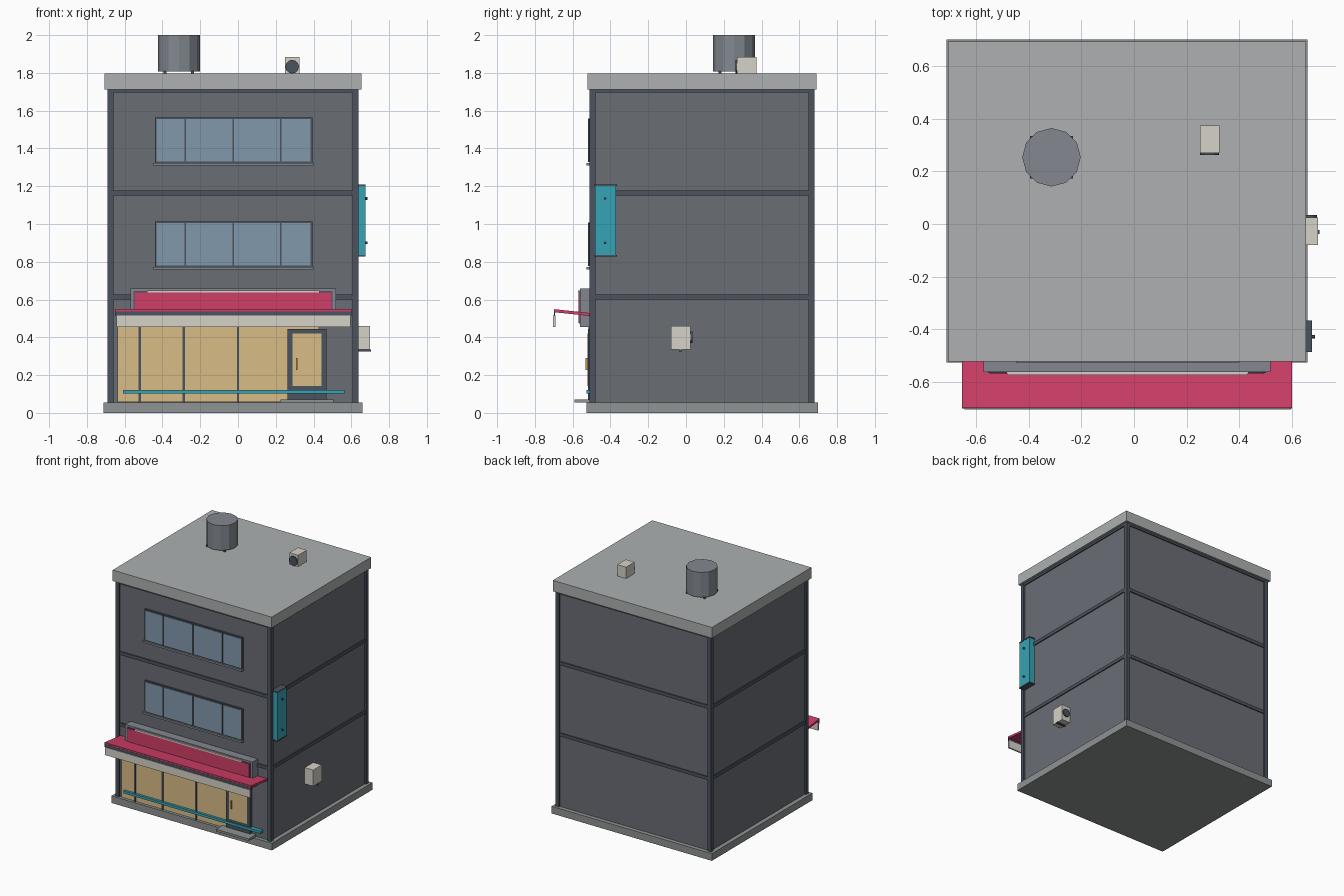
import bpy, math
from mathutils import Vector


def mat(name, hexa):
    rgb = [int(hexa[i:i + 2], 16) / 255 for i in (0, 2, 4)]
    lin = [c / 12.92 if c < 0.04 else ((c + 0.055) / 1.055) ** 2.4 for c in rgb]
    m = bpy.data.materials.new(name)
    m.diffuse_color = (*lin, 1)
    return m


WALL = mat("wall_grey", "6a6d74")
TRIM = mat("dark_slate", "4b535e")
STONE = mat("stone", "8f9393")
ROOF = mat("roof_grey", "adb0b1")
GLASS = mat("window_glass", "8198ab")
WARM = mat("shop_glass", "d9bc86")
PINK = mat("pink", "d03f68")
CREAM = mat("cream", "d6d2c8")
TEAL = mat("teal", "36a3b4")
STEEL = mat("steel", "838990")
GOLD = mat("brass", "c99a45")


def box(name, x, y, z, m):
    """Box from min/max pairs."""
    bpy.ops.mesh.primitive_cube_add(size=1)
    o = bpy.context.object
    o.name = name
    for v in o.data.vertices:
        v.co = [r[0] if c < 0 else r[1] for r, c in zip((x, y, z), v.co)]
    o.data.materials.append(m)
    return o


def cyl(name, c, r, depth, m, sides=12, rot=(0, 0, 0)):
    bpy.ops.mesh.primitive_cylinder_add(vertices=sides, radius=r, depth=depth,
                                        location=c, rotation=rot)
    o = bpy.context.object
    o.name = name
    o.data.materials.append(m)
    return o


# Main body
X0, X1, Y0, Y1 = -0.69, 0.638, -0.51, 0.68
box("plinth", (-0.711, 0.658), (-0.526, 0.70), (0, 0.055), STONE)
box("walls", (X0 + .012, X1 - .012), (Y0 + .012, Y1 - .012), (0.05, 1.72), WALL)
box("roof_slab", (-0.706, 0.653), (-0.521, 0.692), (1.713, 1.797), ROOF)
for px in (X0, X1 - .031):
    for py in (Y0, Y1 - .031):
        box("corner_pillar", (px, px + .031), (py, py + .031), (0.05, 1.715), TRIM)
for z0, z1 in ((0.60, 0.626), (1.15, 1.177), (1.697, 1.716)):
    box("floor_band", (X0 + .004, X1 - .004), (Y0 + .004, Y1 - .004), (z0, z1), TRIM)

# Upper windows
for zb in (0.758, 1.309):
    box("window_frame", (-0.44, 0.394), (-0.512, -0.49), (zb + .012, zb + .255), TRIM)
    box("window_glass", (-0.431, 0.385), (-0.514, -0.50), (zb + .021, zb + .246), GLASS)
    for mx in (-0.28, -0.025, 0.226):
        box("window_mullion", (mx - .004, mx + .004), (-0.518, -0.50),
            (zb + .02, zb + .25), TRIM)
    box("window_sill", (-0.448, 0.40), (-0.526, -0.49), (zb, zb + .014), STEEL)

# Shop front
box("shop_glass", (-0.638, 0.43), (-0.509, -0.49), (0.058, 0.50), WARM)
for mx in (-0.52, -0.287, 0.0):
    box("shop_mullion", (mx - .006, mx + .006), (-0.515, -0.49), (0.055, 0.50), TRIM)
box("door_frame", (0.262, 0.468), (-0.519, -0.49), (0.055, 0.445), TRIM)
box("door_glass", (0.288, 0.442), (-0.522, -0.50), (0.143, 0.419), WARM)
box("door_handle", (0.306, 0.314), (-0.531, -0.52), (0.228, 0.29), GOLD)
box("door_step", (0.225, 0.505), (-0.59, -0.50), (0.055, 0.072), STONE)
box("teal_rail", (-0.61, 0.563), (-0.528, -0.498), (0.103, 0.122), TEAL)

# Shop sign board
box("sign_box", (-0.57, 0.518), (-0.562, -0.49), (0.456, 0.658), STEEL)
box("sign_border", (-0.553, 0.50), (-0.565, -0.55), (0.47, 0.644), TRIM)
box("sign_panel", (-0.547, 0.494), (-0.569, -0.55), (0.475, 0.637), PINK)
box("sign_light", (-0.482, 0.432), (-0.573, -0.55), (0.637, 0.648), CREAM)

# Awning, rising toward the street
awning = box("awning", (-0.652, 0.60), (-0.698, -0.50), (0.512, 0.528), PINK)
for v in awning.data.vertices:
    if v.co.y < -0.6:
        v.co.z += 0.021
box("awning_edge", (-0.652, 0.60), (-0.699, -0.694), (0.513, 0.538), TRIM)
box("awning_valance", (-0.643, 0.596), (-0.703, -0.691), (0.456, 0.516), CREAM)

# Side sign with caps and bolts
box("side_sign", (0.61, 0.674), (-0.483, -0.37), (0.832, 1.205), TEAL)
for z in (0.827, 1.202):
    box("side_sign_cap", (0.61, 0.676), (-0.486, -0.366), (z, z + .008), TRIM)
for z in (0.90, 1.135):
    cyl("side_sign_bolt", (0.675, -0.428, z), 0.007, 0.022, TRIM, 8, (0, math.pi / 2, 0))

# Air conditioners
FLAT = (math.pi / 2, 0, 0)
box("wall_ac", (0.61, 0.698), (-0.08, 0.025), (0.335, 0.46), CREAM)
cyl("wall_ac_fan", (0.663, 0.026, 0.40), 0.031, 0.018, TRIM, 12, FLAT)
box("wall_ac_bracket", (0.62, 0.704), (-0.038, -0.022), (0.326, 0.336), TRIM)
box("roof_ac", (0.25, 0.325), (0.27, 0.374), (1.797, 1.885), CREAM)
cyl("roof_ac_fan", (0.287, 0.27, 1.833), 0.036, 0.018, TRIM, 12, FLAT)

# Water tank on small feet
cyl("water_tank", (-0.313, 0.253, 1.904), 0.111, 0.192, STEEL, 12)
for sx in (-1, 1):
    for sy in (-1, 1):
        x, y = -0.313 + sx * .073, 0.253 + sy * .073
        box("tank_foot", (x - .008, x + .008), (y - .008, y + .008), (1.795, 1.81), TRIM)
